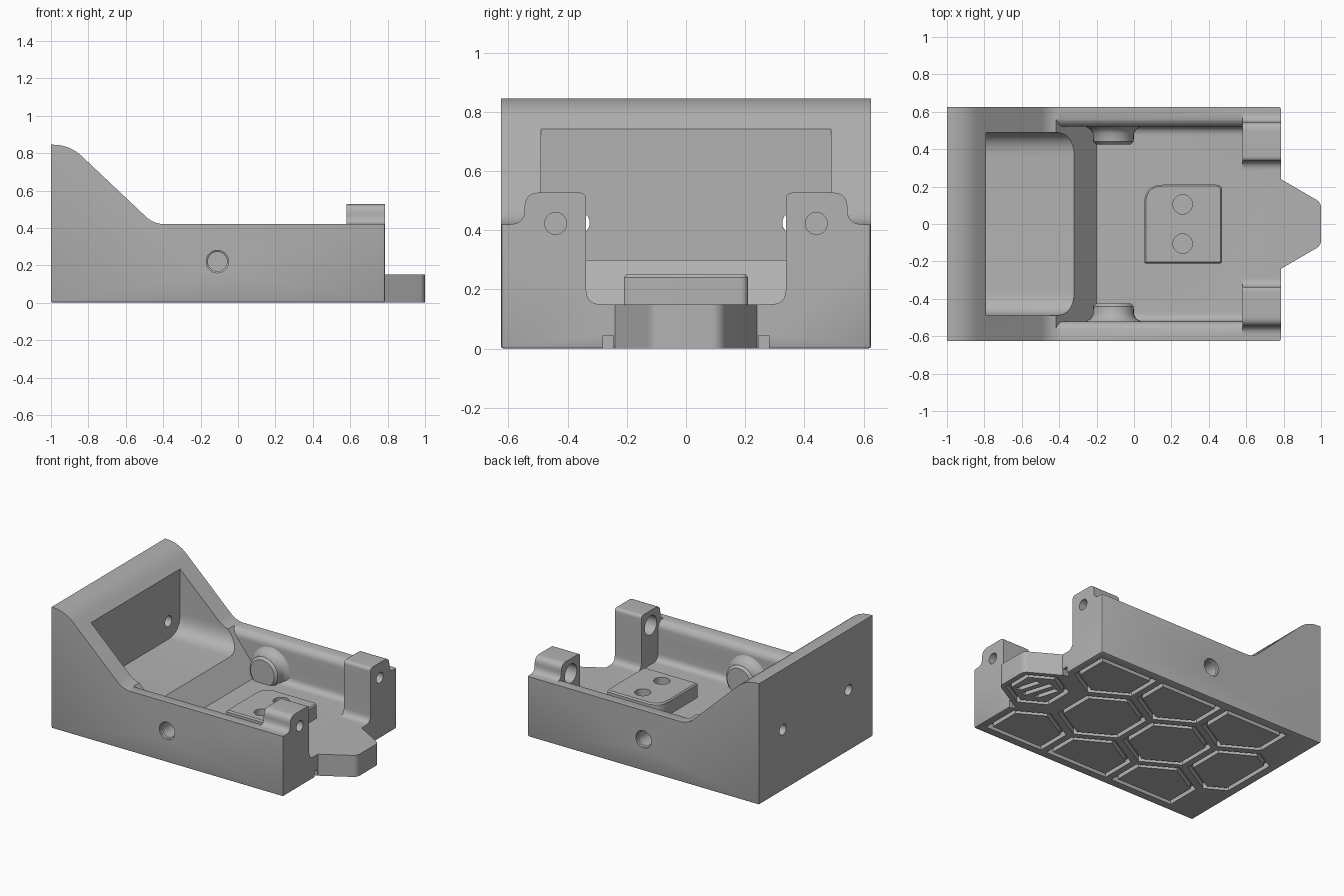
import bpy, bmesh, math
from mathutils import Vector

cube = bpy.data.objects.get("Cube")
if cube:
    bpy.data.objects.remove(cube, do_unlink=True)

grey = bpy.data.materials.new("plain grey")
grey.use_nodes = True
grey.diffuse_color = (0.45, 0.45, 0.45, 1)
grey.node_tree.nodes["Principled BSDF"].inputs["Base Color"].default_value = (0.45, 0.45, 0.45, 1)


def make(name, bm):
    bmesh.ops.recalc_face_normals(bm, faces=bm.faces)
    mesh = bpy.data.meshes.new(name)
    bm.to_mesh(mesh)
    bm.free()
    mesh.materials.append(grey)
    obj = bpy.data.objects.new(name, mesh)
    bpy.context.collection.objects.link(obj)
    return obj


def loft(name, rings, capped=True):
    """Skin a list of matching rings; uncapped rings close on themselves."""
    bm = bmesh.new()
    loops = [[bm.verts.new(p) for p in ring] for ring in rings]
    n = len(loops[0])
    pairs = list(zip(loops, loops[1:])) + ([] if capped else [(loops[-1], loops[0])])
    for a, b in pairs:
        for i in range(n):
            j = (i + 1) % n
            bm.faces.new((a[i], a[j], b[j], b[i]))
    if capped:
        bm.faces.new(loops[0])
        bm.faces.new(loops[-1])
    return make(name, bm)


def place(points, axis, t):
    if axis == "x":
        return [(t, u, v) for u, v in points]
    if axis == "y":
        return [(u, t, v) for u, v in points]
    return [(u, v, t) for u, v in points]


def prism(name, points, axis, a, b):
    return loft(name, [place(points, axis, a), place(points, axis, b)])


def circle(u, v, r, n=32):
    return [(u + r * math.cos(math.tau * i / n), v + r * math.sin(math.tau * i / n)) for i in range(n)]


def rounded(corners, steps=8):
    """Polygon from (u, v, setback) corners, softened where setback > 0."""
    out = []
    for i, (u, v, s) in enumerate(corners):
        p = Vector((u, v))
        if not s:
            out.append((u, v))
            continue
        q = Vector(corners[i - 1][:2])
        r = Vector(corners[(i + 1) % len(corners)][:2])
        a, b = p + (q - p).normalized() * s, p + (r - p).normalized() * s
        for k in range(steps + 1):
            t = k / steps
            out.append(tuple(a * (1 - t) ** 2 + p * 2 * t * (1 - t) + b * t * t))
    return out


def boolean(target, tool, operation="DIFFERENCE"):
    mod = target.modifiers.new("cut", "BOOLEAN")
    mod.operation, mod.solver, mod.object = operation, "EXACT", tool
    bpy.context.view_layer.objects.active = target
    bpy.ops.object.modifier_apply(modifier=mod.name)
    bpy.data.objects.remove(tool, do_unlink=True)


def channel(width, floor, soft, top=1.2):
    """U-shaped cross-section, symmetric in y."""
    return rounded([(-width, top, 0), (-width, floor, soft), (width, floor, soft), (width, top, 0)])


# Main body: side profile with a raised, sloping rear
side = rounded([(-1, 0, 0), (0.785, 0, 0), (0.785, 0.42, 0),
                (-0.45, 0.42, 0.06), (-0.9, 0.845, 0.09), (-1, 0.845, 0)])
body = prism("body", side, "y", -0.625, 0.625)
bm = bmesh.new()
bm.from_mesh(body.data)
edges = [e for e in bm.edges if all(v.co.z < 0.001 for v in e.verts)
         or all(v.co.x > 0.78 for v in e.verts) and abs(e.verts[0].co.z - e.verts[1].co.z) > 0.1]
bmesh.ops.bevel(bm, geom=edges, offset=0.01, segments=2, profile=0.5, affect="EDGES")
bm.to_mesh(body.data)
bm.free()

# Rear tray, front tray with a sloped rear end, and the front opening
boolean(body, prism("rear_tray", channel(0.49, 0.30, 0.13), "x", -0.79, -0.1))
half = rounded([(0.52, 0.15, 0.05), (0.52, 0.40, 0.035), (0.575, 0.43, 0.02), (0.575, 0.8, 0), (0, 0.8, 0), (0, 0.15, 0)])
half = half[:-2]
section = half + [(-u, v) for u, v in reversed(half)]
rear_end = [(-0.2 - (v - 0.15) * 0.8, u, v) for u, v in section]
boolean(body, loft("front_tray", [rear_end, place(section, "x", 0.58)]))
boolean(body, prism("front_opening", channel(0.337, 0.15, 0.05), "x", 0.4, 0.9))

# Nose tongue
nose = rounded([(0.74, -0.24, 0), (0.785, -0.24, 0), (1, -0.115, 0.03),
                (1, 0.115, 0.03), (0.785, 0.24, 0), (0.74, 0.24, 0)])
boolean(body, prism("nose", nose, "z", 0, 0.15), "UNION")

for s in (-1, 1):
    # Front posts with a flared outer foot
    post = rounded([(0.337, 0.3, 0), (0.337, 0.527, 0.025), (0.545, 0.527, 0.05),
                    (0.545, 0.42, 0.05), (0.61, 0.42, 0), (0.61, 0.3, 0)])
    post = [(s * u, v) for u, v in post]
    boolean(body, prism("post", post, "x", 0.58, 0.785), "UNION")
    boolean(body, prism("post_hole", circle(s * 0.44, 0.423, 0.037), "x", 0.5, 0.9))
    boolean(body, prism("post_counterbore", circle(s * 0.44, 0.423, 0.066), "x", 0.5, 0.68))
    # Back wall holes
    boolean(body, prism("back_hole", circle(s * 0.362, 0.425, 0.037), "x", -1.1, -0.7))
    # Round side bosses with blind holes from outside
    rings = [(0.56, 0.15), (0.52, 0.145), (0.505, 0.122), (0.485, 0.11), (0.44, 0.108), (0.425, 0.092)]
    boolean(body, loft("boss", [place(circle(-0.11, 0.22, r), "y", s * y) for y, r in rings]), "UNION")
    bore = [(0.64, 0.06), (0.61, 0.06), (0.605, 0.052), (0.46, 0.052)]
    boolean(body, loft("side_hole", [place(circle(-0.11, 0.22, r), "y", s * y) for y, r in bore]))
    # Small notch beside the nose
    notch = [(s * 0.245, -0.1), (s * 0.28, -0.1), (s * 0.28, 0.045), (s * 0.245, 0.045)]
    boolean(body, prism("nose_notch", notch, "x", 0.76, 0.85))


def clip(points, normal, limit):
    """Keep the part of a convex polygon where dot(p, normal) <= limit."""
    out = []
    for i, p in enumerate(points):
        q = points[(i + 1) % len(points)]
        dp, dq = p.dot(normal) - limit, q.dot(normal) - limit
        if dp <= 0:
            out.append(p)
        if dp * dq < 0:
            out.append(p.lerp(q, dp / (dp - dq)))
    return out


def inset(points, d):
    """Offset a counter-clockwise convex polygon inwards."""
    out = []
    for i, p in enumerate(points):
        e = (p - points[i - 1]).normalized()
        f = (points[(i + 1) % len(points)] - p).normalized()
        a, b = Vector((-e.y, e.x)), Vector((-f.y, f.x))
        out.append(p + (a + b) * (d / (1 + a.dot(b))))
    return out


# Honeycomb grooves in the underside
pitch, row = 0.53, 0.459
cells = [(0.26 - pitch * i, 0, 0.28) for i in range(3)] + [(0.79, 0, 0.2)]
cells += [(pitch * i, s * row, 0.28) for i in (-1, 0, 1) for s in (-1, 1)]
for x, y, r in cells:
    poly = [Vector((x + r * math.sin(math.pi * k / 3), y - r * math.cos(math.pi * k / 3))) for k in range(6)]
    for normal, limit in (((-1, 0), 0.94), ((0, 1), 0.565), ((0, -1), 0.565)):
        poly = clip(poly, Vector(normal), limit)
    if y:
        poly = clip(poly, Vector((1, 0)), 0.735)
    inner = inset(poly, 0.03)
    rings = [place(poly, "z", -0.05), place(poly, "z", 0.04),
             place(inner, "z", 0.04), place(inner, "z", -0.05)]
    boolean(body, loft("groove", rings, capped=False))

# Slanted slots under the nose
for i in (-1, 0, 1):
    x, h = 0.79 + 0.075 * i, 0.1 - 0.025 * abs(i)
    slot = [(x - 0.018 + 0.3 * h, -h), (x + 0.018 + 0.3 * h, -h),
            (x + 0.018 - 0.3 * h, h), (x - 0.018 - 0.3 * h, h)]
    boolean(body, prism("nose_slot", slot, "z", -0.05, 0.04))

# Raised mounting pad with two holes
outline = [Vector(p) for p in rounded([(0.055, -0.21, 0.01), (0.47, -0.21, 0.01), (0.47, 0.21, 0.03), (0.055, 0.21, 0.1)])]
pad = loft("mounting_pad", [place(outline, "z", 0.12), place(outline, "z", 0.24),
                            place(inset(outline, 0.008), "z", 0.25)])
for s in (-1, 1):
    boolean(pad, prism("pad_hole", circle(0.26, s * 0.105, 0.052), "z", 0.1, 0.4))

# Smooth rounded areas, keep edges sharp
for obj in (body, pad):
    bpy.ops.object.select_all(action="DESELECT")
    obj.select_set(True)
    bpy.context.view_layer.objects.active = obj
    bpy.ops.object.shade_smooth_by_angle(angle=math.radians(30))
